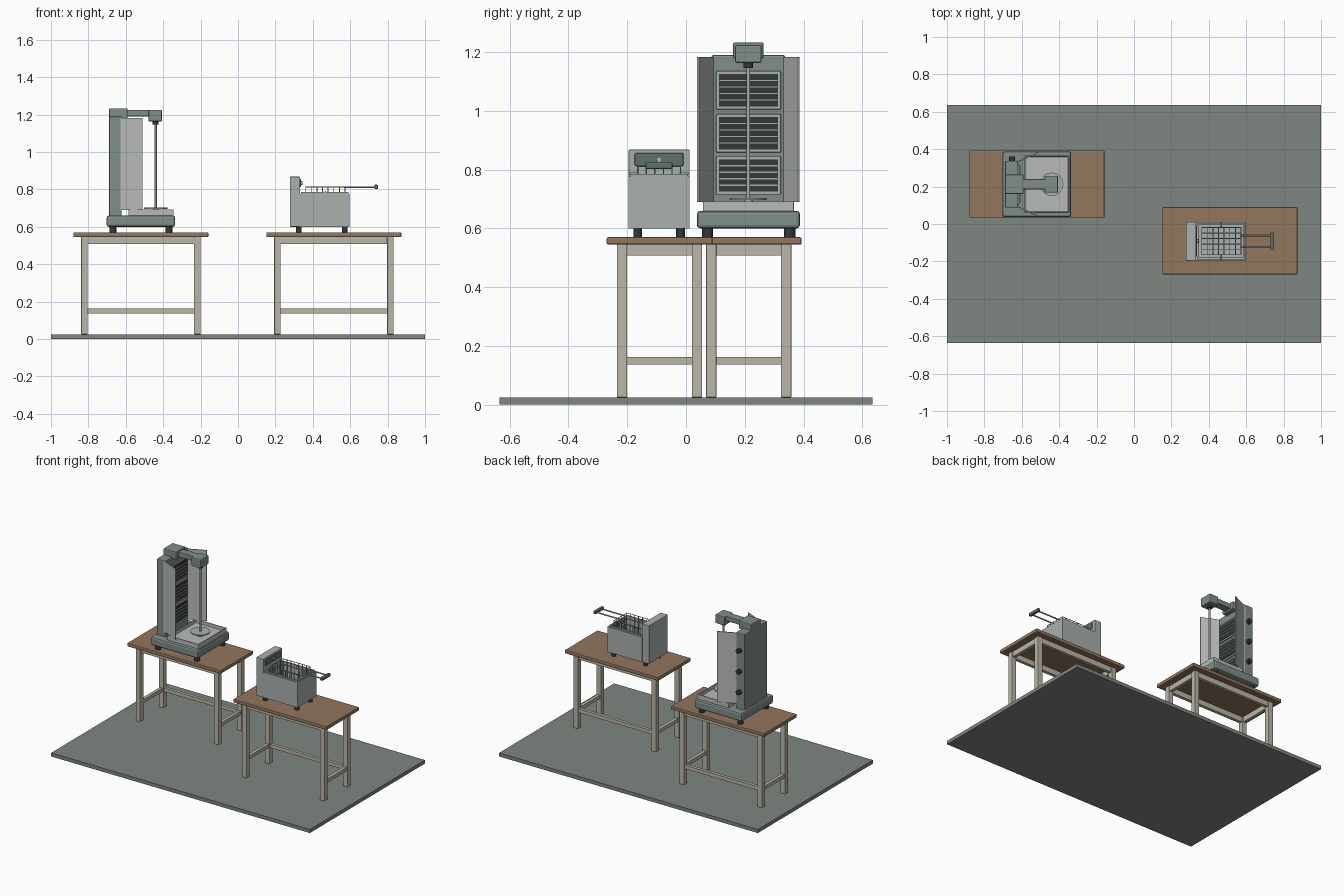
import bpy, bmesh, math
from mathutils import Vector

if "Cube" in bpy.data.objects:
    bpy.data.objects.remove(bpy.data.objects["Cube"])


def mat(name, r, g, b):
    m = bpy.data.materials.new(name)
    m.diffuse_color = (r, g, b, 1)
    m.use_nodes = True
    m.node_tree.nodes["Principled BSDF"].inputs["Base Color"].default_value = m.diffuse_color
    return m


FLOOR = mat("floor_grey", 0.21, 0.24, 0.22)
WOOD = mat("wood", 0.29, 0.18, 0.11)
CREAM = mat("cream", 0.50, 0.47, 0.40)
STEEL = mat("steel", 0.40, 0.44, 0.42)
LIGHT = mat("light_steel", 0.48, 0.50, 0.49)
ENAMEL = mat("green_grey", 0.22, 0.27, 0.25)
SLATE = mat("slate", 0.12, 0.16, 0.16)
DARK = mat("dark", 0.035, 0.04, 0.04)


def finish(name, bm, m):
    me = bpy.data.meshes.new(name)
    bm.to_mesh(me)
    bm.free()
    ob = bpy.data.objects.new(name, me)
    bpy.context.collection.objects.link(ob)
    me.materials.append(m)
    return ob


def bevel(ob, w, seg=2):
    b = ob.modifiers.new("bevel", "BEVEL")
    b.width, b.segments, b.limit_method = w, seg, 'ANGLE'
    return ob


def box(name, x, y, z, m, bev=0.0):
    """Box from (min, max) ranges."""
    bm = bmesh.new()
    bmesh.ops.create_cube(bm, size=1)
    for v in bm.verts:
        v.co = Vector([(r[0] + r[1]) / 2 + c * (r[1] - r[0]) for r, c in zip((x, y, z), v.co)])
    ob = finish(name, bm, m)
    return bevel(ob, bev) if bev else ob


def rods(name, segs, r, m, sides=20):
    """Cylinders between point pairs, joined in one mesh."""
    bm = bmesh.new()
    for a, b in segs:
        a, b = Vector(a), Vector(b)
        res = bmesh.ops.create_cone(bm, cap_ends=True, segments=sides, radius1=r, radius2=r, depth=(b - a).length)
        q = Vector((0, 0, 1)).rotation_difference((b - a).normalized())
        for v in res["verts"]:
            v.co = q @ v.co + (a + b) / 2
    for f in bm.faces:
        f.smooth = len(f.verts) == 4
    for e in bm.edges:
        e.smooth = all(f.smooth for f in e.link_faces)
    return finish(name, bm, m)


def prism(name, pts, z0, z1, m):
    """Vertical extrusion of a plan outline."""
    bm = bmesh.new()
    f = bm.faces.new([bm.verts.new((x, y, z0)) for x, y in pts])
    res = bmesh.ops.extrude_face_region(bm, geom=[f])
    for v in res["geom"]:
        if isinstance(v, bmesh.types.BMVert):
            v.co.z = z1
    bmesh.ops.recalc_face_normals(bm, faces=bm.faces)
    return finish(name, bm, m)


def open_box(name, x, y, z, wall, floor_z, m, bev=0.0):
    """Box with a recess pressed into its top face."""
    bm = bmesh.new()
    bmesh.ops.create_cube(bm, size=1)
    for v in bm.verts:
        v.co = Vector([(r[0] + r[1]) / 2 + c * (r[1] - r[0]) for r, c in zip((x, y, z), v.co)])
    top = max(bm.faces, key=lambda f: f.calc_center_median().z)
    bmesh.ops.inset_region(bm, faces=[top], thickness=wall)
    res = bmesh.ops.extrude_discrete_faces(bm, faces=[top])
    for v in res["faces"][0].verts:
        v.co.z = floor_z
    bmesh.ops.recalc_face_normals(bm, faces=bm.faces)
    ob = finish(name, bm, m)
    return bevel(ob, bev) if bev else ob


# floor
box("floor", (-1, 1), (-0.635, 0.635), (0, 0.025), FLOOR)


# tables: top, legs, aprons, side and back stretchers
def table(n, cx, cy):
    box(f"{n}_top", (cx - .361, cx + .361), (cy - .18, cy + .18), (.545, .57), WOOD, .005)
    lx, ly, h = .302, .1275, .0175
    for i, sx in enumerate((-1, 1)):
        x = cx + sx * lx
        for j, sy in enumerate((-1, 1)):
            y = cy + sy * ly
            box(f"{n}_leg_{i}{j}", (x - h, x + h), (y - h, y + h), (.025, .545), CREAM, .002)
        for k, z in (("apron", (.508, .545)), ("stretcher", (.137, .162))):
            box(f"{n}_side_{k}_{i}", (x - .011, x + .011), (cy - ly + h, cy + ly - h), z, CREAM)
    for k, sy, z in (("front_apron", -1, (.508, .545)), ("back_apron", 1, (.508, .545)),
                     ("back_stretcher", 1, (.137, .162))):
        y = cy + sy * ly
        box(f"{n}_{k}", (cx - lx + h, cx + lx - h), (y - .011, y + .011), z, CREAM)


table("left_table", -.519, .2135)
table("right_table", .513, -.09)

# vertical grill: base, feet, drip tray
C = .2125
box("grill_base", (-.703, -.336), (.037, .388), (.60, .66), ENAMEL, .012)
rods("grill_feet", [((x, y, .57), (x, y, .602)) for x in (-.668, -.369) for y in (.073, .353)], .019, DARK)
open_box("drip_tray", (-.585, -.345), (.058, .367), (.655, .692), .010, .668, LIGHT, .002)

# tower with three burners and side knobs
box("grill_tower", (-.69, -.622), (C - .125, C + .125), (.655, 1.19), ENAMEL, .006)
for i, z in enumerate((.78, .924, 1.07)):
    box(f"burner_frame_{i}", (-.625, -.614), (C - .11, C + .11), (z - .065, z + .065), STEEL, .002)
    box(f"burner_mesh_{i}", (-.62, -.611), (C - .1, C + .1), (z - .055, z + .055), DARK)
    for k in range(4):
        zz = z - .033 + k * .022
        box(f"burner_slat_{i}{k}", (-.612, -.607), (C - .1, C + .1), (zz - .002, zz + .002), STEEL)
    rods(f"burner_knob_{i}", [((-.652, C + .122, z), (-.652, C + .148, z))], .016, DARK, 24)

# flared side wings
for n, s in (("front", -1), ("back", 1)):
    pts = [(-.637, .119), (-.617, .119), (-.51, .168), (-.51, .1745), (-.618, .125), (-.637, .125)]
    prism(f"{n}_wing", [(x, C + s * y) for x, y in pts], .69, 1.183, LIGHT)

# motor arm and spit
box("arm_mount", (-.69, -.59), (C - .052, C + .052), (1.178, 1.233), ENAMEL, .006)
box("motor_arm", (-.60, -.465), (C - .027, C + .027), (1.19, 1.225), ENAMEL, .004)
box("motor_housing", (-.478, -.406), (C - .045, C + .045), (1.163, 1.225), ENAMEL, .006)
SX = -.44
rods("spit_collar", [((SX, C, 1.146), (SX, C, 1.166))], .016, DARK)
rods("spit_rod", [((SX, C, .665), (SX, C, 1.15))], .006, STEEL)
rods("spit_plate", [((SX, C, .696), (SX, C, .703))], .062, STEEL, 40)
rods("spit_hub", [((SX, C, .664), (SX, C, .697))], .014, STEEL)

# fryer: feet, open tank, control head
F = -.0915
rods("fryer_feet", [((x, y, .57), (x, y, .602)) for x in (.325, .571) for y in (F - .073, F + .073)], .015, DARK)
box("fryer_back", (.278, .332), (F - .1035, F + .1035), (.60, .868), STEEL, .003)
open_box("fryer_tank", (.33, .597), (F - .1035, F + .1035), (.60, .776), .019, .655, STEEL)
rim = open_box("tank_rim", (.338, .592), (F - .098, F + .098), (.774, .785), .014, .7745, STEEL)
bm = bmesh.new()
bm.from_mesh(rim.data)
# open the rim through to the tank
bmesh.ops.delete(bm, geom=[f for f in bm.faces if abs(f.normal.z) > .9 and f.calc_center_median().z < .78], context='FACES')
bm.to_mesh(rim.data)
bm.free()
box("control_panel", (.33, .338), (F - .083, F + .083), (.813, .856), SLATE, .003)
rods("control_knob", [((.336, F, .834), (.346, F, .834))], .010, STEEL)

# wire basket: rims, side wires, floor grid
x0, x1, y0, y1, zt, zb = .362, .572, F - .073, F + .073, .812, .69
wires = []
for z in (zt, (zt + zb) / 2 + .02, (zt + zb) / 2 - .02, zb):
    c = [(x0, y0, z), (x1, y0, z), (x1, y1, z), (x0, y1, z)]
    wires += [(c[i], c[(i + 1) % 4]) for i in range(4)]
for i in range(8):
    x = x0 + (x1 - x0) * i / 7
    wires += [((x, y, zb), (x, y, zt)) for y in (y0, y1)] + [((x, y0, zb), (x, y1, zb))]
for i in range(6):
    y = y0 + (y1 - y0) * i / 5
    wires += [((x, y, zb), (x, y, zt)) for x in (x0, x1)] + [((x0, y, zb), (x1, y, zb))]
rods("fry_basket", wires, .0022, STEEL, 8)
rods("basket_rest", [((.467, F + s * .07, .787), (.467, F + s * .1, .787)) for s in (-1, 1)], .004, STEEL, 12)

# basket handle
rods("handle_rods", [((x1 - .004, F + s * .03, zt), (.735, F + s * .03, zt)) for s in (-1, 1)], .0045, STEEL, 12)
box("handle_grip", (.729, .749), (F - .046, F + .046), (.803, .825), SLATE, .005)
